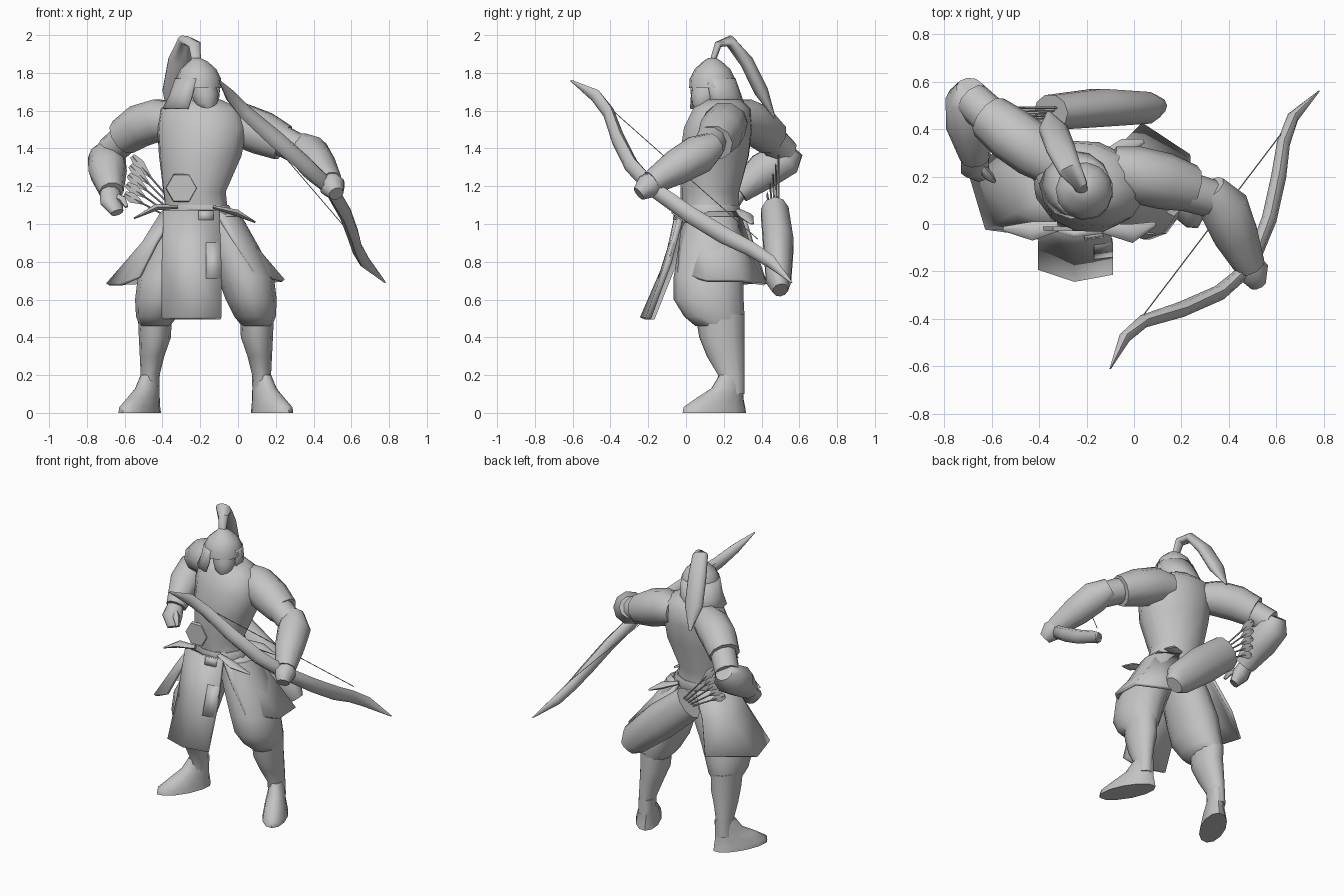
import bpy
import bmesh
import math
from mathutils import Vector, Matrix

default_cube = bpy.data.objects.get("Cube")
if default_cube:
    bpy.data.objects.remove(default_cube, do_unlink=True)

SCALE = 0.01  # all coordinates below are in hundredths of a unit
parts = []

clay = bpy.data.materials.new("clay_grey")
clay.use_nodes = True
clay.diffuse_color = (0.55, 0.55, 0.55, 1)
clay.node_tree.nodes["Principled BSDF"].inputs["Base Color"].default_value = clay.diffuse_color


def build(name, rows, closed, caps, thickness=0):
    """Skin a list of equally long point rows into one object."""
    mesh = bpy.data.meshes.new(name)
    bm = bmesh.new()
    grid = [[bm.verts.new(Vector(point) * SCALE) for point in row] for row in rows]
    count = len(grid[0])
    for lower, upper in zip(grid, grid[1:]):
        for i in range(count if closed else count - 1):
            j = (i + 1) % count
            bm.faces.new((lower[i], lower[j], upper[j], upper[i]))
    if caps:
        bm.faces.new(grid[0])
        bm.faces.new(grid[-1])
    bmesh.ops.recalc_face_normals(bm, faces=bm.faces)
    bm.to_mesh(mesh)
    bm.free()
    mesh.materials.append(clay)
    part = bpy.data.objects.new(name, mesh)
    bpy.context.collection.objects.link(part)
    if thickness:
        solid = part.modifiers.new("cloth_thickness", 'SOLIDIFY')
        solid.thickness = thickness * SCALE
        solid.offset = 0
    parts.append(part)


def circle(sides):
    return [(math.cos(math.tau * i / sides), math.sin(math.tau * i / sides)) for i in range(sides)]


def loft(name, rings, sides=12, yaw=0, mirror_at=None):
    """Stack level ellipses given as x, y, z, half width, half depth."""
    turn = Matrix.Rotation(math.radians(yaw), 3, 'Z')
    rows = []
    for x, y, z, wide, deep in rings:
        row = [Vector((x, y, z)) + turn @ Vector((c * wide, s * deep, 0)) for c, s in circle(sides)]
        if mirror_at is not None:
            row = [Vector((mirror_at - p.x, p.y, p.z)) for p in row]
        rows.append(row)
    build(name, rows, True, True)


def tube(name, path, sides=10, flat=1, reference=(0, 0, 1)):
    """Sweep an ellipse along a path of x, y, z, radius."""
    centres = [Vector(step[:3]) for step in path]
    rows = []
    for i, centre in enumerate(centres):
        along = centres[min(i + 1, len(path) - 1)] - centres[max(i - 1, 0)]
        side = along.cross(Vector(reference)).normalized()
        up = side.cross(along).normalized() * flat
        radius = path[i][3]
        rows.append([centre + (side * c + up * s) * radius for c, s in circle(sides)])
    build(name, rows, True, True)


def sheet(name, *rows, thickness=2):
    build(name, rows, False, False, thickness)


# Torso, broad across the back, and neck
loft("torso", [(-20, 14, 98, 19, 15), (-22, 13, 108, 17, 15), (-23, 13, 117, 17, 15.5),
               (-20, 15, 136, 22.5, 18.5), (-19, 17, 151, 24.5, 18), (-20, 19, 161, 22, 15),
               (-21, 19, 166, 12, 10)], yaw=-14)
loft("neck", [(-21, 16, 160, 7, 8), (-20, 14, 170, 6, 7)])

# Head turned to its left, under a pointed helmet with a plume
loft("face", [(-16, 8, 160, 3, 3), (-17, 9, 164, 6, 6), (-18, 11, 169, 7.5, 8.5),
              (-20, 13, 174, 8, 10)], yaw=25)
loft("helmet", [(-21, 14, 172, 12, 12.5), (-21, 14, 177, 12, 12), (-21, 14, 182, 9.5, 9.5),
                (-21, 14, 186, 5, 5), (-22, 14, 188, 2, 2)], yaw=25)


def guard_row(x, y, z, radius):
    angles = [math.radians(-15 + step * 28) for step in range(11)]
    return [(x + radius * math.cos(a), y + radius * math.sin(a), z) for a in angles]


sheet("neck_guard", guard_row(-21, 14, 177, 11.8), guard_row(-23, 16, 168, 13),
      guard_row(-25, 17, 161, 14.5), thickness=1)
tube("plume", [(-22, 14, 186, 1.5), (-23, 17, 195, 2), (-27, 23, 197, 3), (-31, 32, 186, 3.7),
               (-34, 40, 170, 3.7), (-36, 47, 156, 0.5)], flat=1.7, reference=(1, 0, 0))

# Right arm, bent back with the fist near the hip
tube("right_upper_arm", [(-40, 28, 154, 9), (-56, 41, 149, 8.5), (-68, 52, 138, 8)])
tube("right_forearm", [(-69, 57, 140, 6), (-69.5, 53, 135, 10), (-69, 41, 128, 10.2),
                       (-67, 28, 117, 6.5)])
tube("right_hand", [(-68, 30, 119, 5), (-67, 24, 112, 6.5), (-64, 21, 106, 4)], flat=0.75)
tube("right_thumb", [(-66, 26, 115, 2), (-61, 20, 113, 2), (-59, 18, 109, 1)], sides=6)
tube("right_sleeve", [(-30, 23, 155, 9), (-42, 31, 155, 11.5), (-52, 38, 152, 11.5),
                      (-61, 45, 146, 10)])

# Left arm, reaching forward to the bow
tube("left_upper_arm", [(-2, 22, 153, 9), (18, 15, 147, 8.5), (35, 10, 138, 8)])
tube("left_forearm", [(32, 15, 142, 7), (38, 7, 137, 10.5), (43, -5, 130, 9.5), (49, -18, 122, 6.5)])
tube("left_hand", [(48, -15, 124, 5), (50, -20, 120, 7), (52, -25, 116, 4)])
tube("left_sleeve", [(-10, 24, 154, 9), (0, 21, 153, 12), (13, 18, 148, 12), (24, 15, 143, 10)])

# Bow and string
tube("bow", [(-10, -61, 176, 0.3), (-4, -48, 168, 2.5), (4, -41, 159, 2.8), (20, -36, 145, 3.3),
             (36, -29, 131, 3.3), (49, -18, 119, 3), (57, 2, 105, 3.2), (61, 20, 94, 3.2),
             (63, 34, 87, 2.8), (67, 45, 80, 2.5), (78, 56, 69, 0.3)], sides=8, flat=1.4)
tube("bow_string", [(2, -41, 162, 0.25), (62, 38, 92, 0.25)], sides=4)

# Legs and splayed boots, mirrored
for label, mirror in (("left", None), ("right", -34)):
    loft(label + "_trousers", [(-10, 14, 104, 12, 14), (-3, 13, 88, 14, 17), (4, 12, 72, 15, 18.5),
                               (7, 12, 60, 13.5, 18.5), (9, 15, 51, 11, 16), (10, 17, 46, 8, 12)],
         mirror_at=mirror)
    loft(label + "_shin", [(10, 18, 52, 9, 13), (10, 19, 40, 8.5, 12), (11.5, 21, 30, 6.5, 10),
                           (12.5, 24, 20, 5, 7), (13, 24, 10, 5, 7)], mirror_at=mirror)
    loft(label + "_boot", [(18, 15, 0, 8, 19), (18, 15, 3, 7.5, 18.5), (16, 18, 8, 6.5, 14),
                           (14, 22, 13, 5.5, 9.5), (12.5, 24, 20, 4.5, 7)], yaw=28, mirror_at=mirror)

# Skirt panels and front apron
sheet("left_skirt", [(-11, -1, 106), (-4, 8, 106), (-3, 20, 106), (-14, 28, 106)],
      [(-2, -3, 90), (7, 8, 90), (7, 25, 90), (-6, 33, 90)],
      [(8, -4, 74), (24, 11, 70), (23, 29, 70), (3, 42, 68)])
sheet("right_skirt", [(-33, 0, 106), (-40, 9, 106), (-40, 21, 106), (-28, 30, 106)],
      [(-43, -2, 90), (-50, 5, 90), (-50, 24, 90), (-37, 35, 90)],
      [(-52, -3, 72), (-62, -2, 68), (-69, 21, 68), (-44, 42, 69)])
sheet("apron", [(-39, 0, 107), (-25, -4, 107), (-10, -2, 107)],
      [(-40, -6, 80), (-25, -10, 80), (-9, -9, 80)],
      [(-40, -18, 50), (-25, -23, 50), (-9, -20, 50)], thickness=3)
sheet("apron_strip", [(-17, -8, 90), (-9, -7, 90)], [(-17, -14, 71), (-9, -13, 71)])

# Sash, knot, loose ends and belly plate
loft("sash", [(-21, 13, 103, 18, 15), (-21, 13, 106, 19, 16.5), (-22, 13, 110, 17.5, 15.5)], yaw=-12)
sheet("sash_knot", [(-21, -5, 107), (-13, -4, 107)], [(-21, -6, 102), (-13, -5, 102)])
loose_ends = {
    "right_sash_end": [(-32, -1, 109, 2), (-43, -3, 109, 4), (-55, -2, 103, 1)],
    "left_sash_end": [(-13, -2, 109, 2), (-1, -4, 106, 4), (9, 0, 101, 1)],
    "back_sash_end": [(-14, 28, 107, 2), (-4, 32, 104, 4), (4, 35, 100, 1)],
}
for name, path in loose_ends.items():
    tube(name, path, sides=6, flat=0.5)
tube("belly_plate", [(-30, -1, 119, 8.5), (-30, -3, 119, 8)], sides=6)

# Quiver slung behind the hips, with a fan of arrows
tube("quiver", [(9, 50, 65, 6), (5, 49, 71, 10), (-15, 49, 89, 12), (-35, 47, 106, 11)],
     flat=0.7, reference=(0, 1, 0))
for i in range(5):
    spread = i - 2
    start = Vector((-32 + spread, 47 + spread, 104 + spread))
    end = Vector((-58 + spread, 46 + spread * 1.5, 126 + spread * 5))
    tube("arrow_shaft", [(*start, 0.5), (*end, 0.5)], sides=4)
    fletch = start.lerp(end, 0.6)
    tube("arrow_fletching", [(*fletch, 0.3), (*start.lerp(end, 0.85), 2.8), (*end, 1.5)],
         sides=4, flat=0.2, reference=(0, 1, 0))

# Smooth shading with sharp creases
bpy.ops.object.select_all(action='DESELECT')
for part in parts:
    part.select_set(True)
bpy.context.view_layer.objects.active = parts[0]
bpy.ops.object.shade_smooth_by_angle(angle=math.radians(55))
